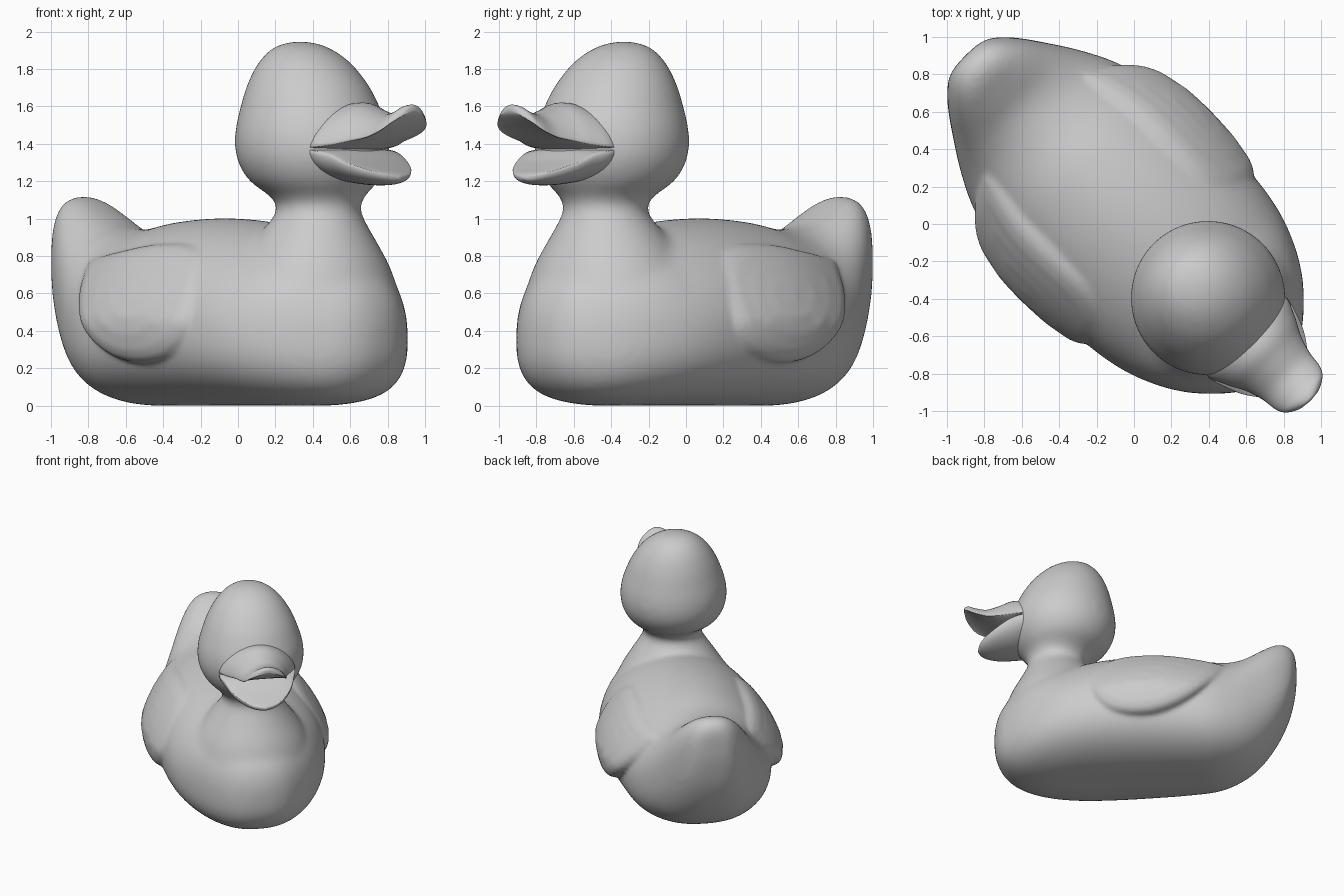
import bpy, bmesh
from math import sin, cos, pi, sqrt

if "Cube" in bpy.data.objects:
    bpy.data.objects.remove(bpy.data.objects["Cube"])

# The bird is designed facing local s, with t sideways, then turned 45 degrees
def world(s, t, z):
    return ((s + t) / sqrt(2), (t - s) / sqrt(2), z)

def smooth_keys(keys, steps=5):
    """Catmull-Rom interpolation of tuples."""
    out = []
    for i in range(len(keys) - 1):
        p0, p1 = keys[max(i - 1, 0)], keys[i]
        p2, p3 = keys[i + 1], keys[min(i + 2, len(keys) - 1)]
        for k in range(steps):
            u = k / steps
            out.append(tuple(.5 * (2*b + (c - a)*u + (2*a - 5*b + 4*c - d)*u*u + (3*b - a - 3*c + d)*u**3)
                             for a, b, c, d in zip(p0, p1, p2, p3)))
    return out + [keys[-1]]

def loft(name, rings):
    bm = bmesh.new()
    rows = [[bm.verts.new(world(*p)) for p in r] for r in rings]
    n = len(rows[0])
    for a, b in zip(rows, rows[1:]):
        for i in range(n):
            j = (i + 1) % n
            bm.faces.new((a[i], a[j], b[j], b[i]))
    bm.faces.new(rows[0])
    bm.faces.new(rows[-1])
    bmesh.ops.recalc_face_normals(bm, faces=bm.faces)
    me = bpy.data.meshes.new(name)
    bm.to_mesh(me)
    bm.free()
    me.shade_smooth()
    ob = bpy.data.objects.new(name, me)
    bpy.context.collection.objects.link(ob)
    return ob

def fuse(target, others, voxel, iterations):
    """Join parts, merge them into one skin and soften the joints."""
    with bpy.context.temp_override(active_object=target, object=target,
                                   selected_editable_objects=[target] + others):
        bpy.ops.object.join()
    mod = target.modifiers.new("merge", 'REMESH')
    mod.mode = 'VOXEL'
    mod.voxel_size = voxel
    mod.use_smooth_shade = True
    mod = target.modifiers.new("soften", 'SMOOTH')
    mod.factor = .5
    mod.iterations = iterations
    bpy.context.view_layer.update()
    dg = bpy.context.evaluated_depsgraph_get()
    mesh = bpy.data.meshes.new_from_object(target.evaluated_get(dg))
    target.modifiers.clear()
    target.data = mesh

def power(v, e):
    return abs(v) ** e * (1 if v >= 0 else -1)

def clamp(v):
    return min(max(v, 0), 1)

N = 48
ANG = [2 * pi * i / N for i in range(N)]

# Body with upturned tail: s, bottom, top, half width
body_keys = [
    (-1.275, .86, .96, .02), (-1.265, .74, 1.05, .12), (-1.22, .53, 1.11, .195),
    (-1.13, .33, 1.115, .275), (-1.0, .16, 1.04, .365), (-.85, .06, .96, .46),
    (-.65, .005, .945, .555), (-.4, -.005, .985, .605), (-.1, -.005, 1.003, .635),
    (.2, -.005, .985, .64), (.45, -.005, .94, .61), (.65, 0, .89, .545),
    (.82, .02, .81, .45), (.95, .06, .725, .335), (1.04, .14, .62, .225),
    (1.085, .24, .50, .11), (1.095, .33, .41, .02)]
rings = []
for s, zb, zt, w in smooth_keys(body_keys):
    zm = zb + .43 * (zt - zb)
    e = 1.05 - .27 * clamp((-s - .75) / .3) - .17 * clamp((s - .5) / .3)
    ring = []
    for a in ANG:
        up = sin(a) > 0
        z = zm + (zt - zm) * power(sin(a), e) if up else zm + (zm - zb) * power(sin(a), .8)
        ring.append((s, w * power(cos(a), e if up else .8), max(z, 0)))
    rings.append(ring)
body = loft("body", rings)

# Neck and head: z, centre s, radius
head_keys = [
    (.4, .52, .47), (.5, .535, .483), (.6, .55, .47), (.75, .563, .412), (.9, .585, .315), (1.0, .605, .246),
    (1.06, .61, .222), (1.12, .60, .255), (1.2, .575, .345), (1.3, .565, .40),
    (1.4, .56, .415), (1.5, .555, .403), (1.6, .545, .372), (1.7, .53, .333),
    (1.8, .51, .274), (1.86, .495, .222), (1.91, .478, .158), (1.94, .47, .08), (1.948, .468, .005)]
head = loft("head", [[(c + r * cos(a), r * sin(a), z) for a in ANG]
                     for z, c, r in smooth_keys(head_keys)])
fuse(body, [head], .018, 28)

# Wings: raised pads following the flank; outline in s, z
outline = [(-.79, .785), (-.5, .825), (-.2, .865), (.08, .855), (.25, .75), (.30, .56),
           (.26, .38), (.12, .265), (-.09, .225), (-.31, .26), (-.52, .38), (-.69, .58)]
outline = smooth_keys(outline + outline[:1], 4)[:-1]

def flank(s, z):
    rise = max(z - .45, 0)
    return (.722 - .28 * rise - .85 * rise ** 2 - 1.0 * min(z - .45, 0) ** 2
            - (.42 if s < -.15 else .33) * (s + .15) ** 2)

layers = [(1, .3), (1, .07), (.975, .03), (.92, .01), (.8, 0), (.55, 0), (.3, 0), (.02, 0)]
wings = []
for side, label in ((1, "left_wing"), (-1, "right_wing")):
    rings = []
    for k, depth in layers:
        ring = []
        for s, z in outline:
            s2, z2 = -.15 + k * (s + .15), .58 + k * (z - .58)
            ring.append((s2, side * (flank(s2, z2) - depth), z2))
        rings.append(ring)
    wings.append(loft(label, rings))
fuse(body, wings, .015, 7)

# Bill halves: s, half width, edge z, upper centre z, lower centre z
upper_keys = [
    (.7, .24, 1.38, 1.56, 1.365), (.84, .298, 1.38, 1.605, 1.367), (.95, .262, 1.395, 1.62, 1.368),
    (1.05, .21, 1.415, 1.588, 1.40), (1.15, .178, 1.435, 1.562, 1.44), (1.24, .165, 1.47, 1.58, 1.49),
    (1.29, .135, 1.51, 1.605, 1.525), (1.325, .075, 1.55, 1.608, 1.555), (1.335, .01, 1.58, 1.59, 1.575)]
lower_keys = [
    (.7, .24, 1.365, 1.372, 1.21), (.84, .298, 1.366, 1.372, 1.20), (.95, .275, 1.342, 1.37, 1.185),
    (1.05, .235, 1.30, 1.312, 1.178), (1.14, .17, 1.262, 1.27, 1.18),
    (1.2, .095, 1.235, 1.245, 1.192), (1.225, .01, 1.218, 1.225, 1.21)]
for name, keys, e in (("upper_bill", upper_keys, 1.3), ("lower_bill", lower_keys, 1)):
    loft(name, [[(s, w * cos(a), ze + ((zt - ze) if sin(a) > 0 else (ze - zb)) * power(sin(a), e)) for a in ANG]
                for s, w, ze, zt, zb in smooth_keys(keys)])
